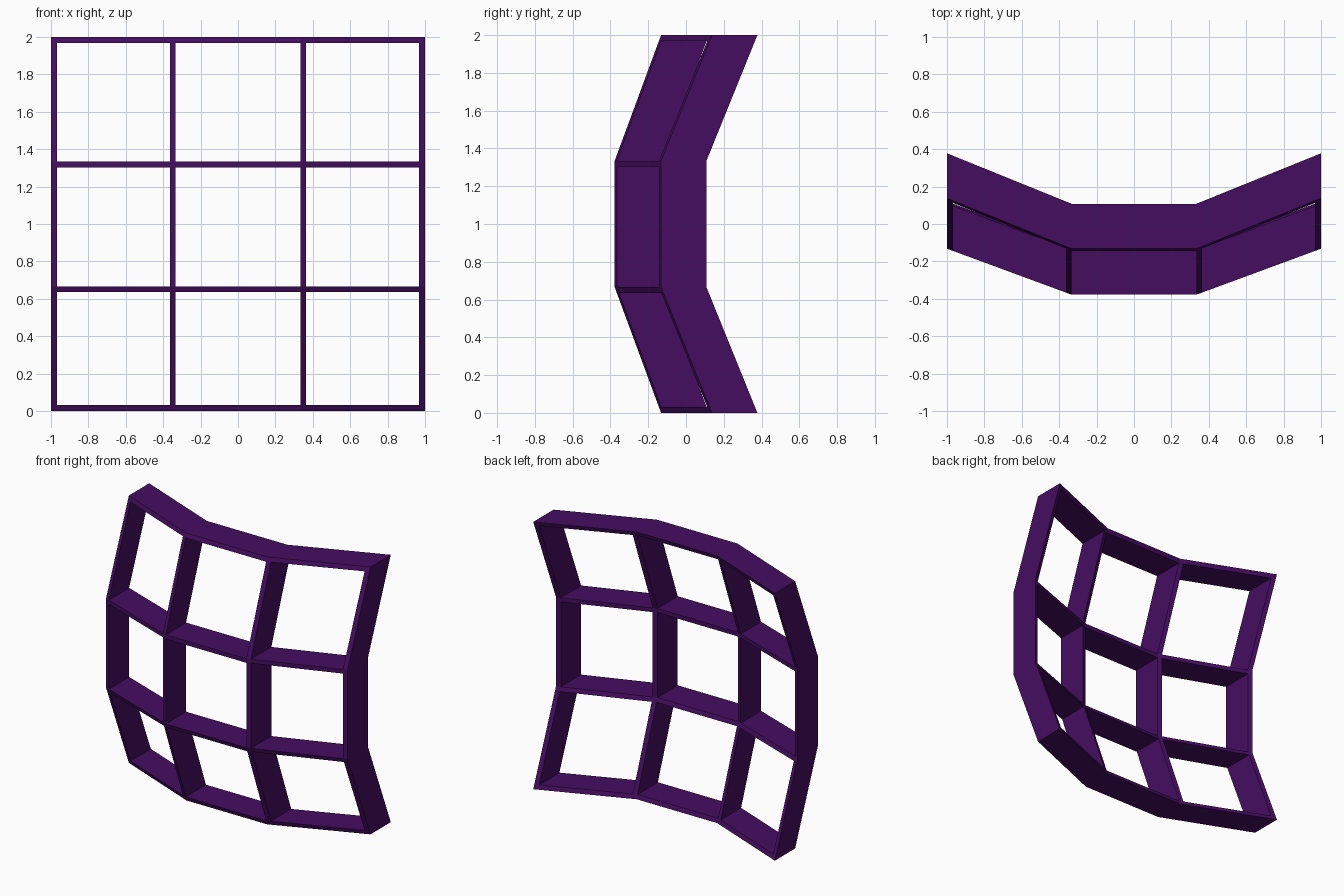
import bpy, bmesh
from mathutils import Vector

if "Cube" in bpy.data.objects:
    bpy.data.objects.remove(bpy.data.objects["Cube"])

THIRD, DEPTH, BAR = 1 / 3, 0.24, 0.031


def slope(d):
    """0 in the middle third, rising to 1 at the outer rim."""
    return max(0.0, (abs(d) - THIRD) / (1 - THIRD))


def front_y(x, z):
    u, v = slope(x), slope(z - 1)
    return -0.378 + 0.246 * (u + v) + 0.024 * u * v


# Bar edges: even-numbered intervals are solid bars, odd ones are openings
xs = [-1, -1 + BAR, -THIRD - BAR, -THIRD, THIRD, THIRD + BAR, 1 - BAR, 1]
zs = [0, BAR, 2 * THIRD - BAR, 2 * THIRD, 4 * THIRD - BAR, 4 * THIRD, 2 - BAR, 2]

# Front face of the lattice
bm = bmesh.new()
grid = [[bm.verts.new((x, front_y(x, z), z)) for z in zs] for x in xs]
for i in range(7):
    for j in range(7):
        if i % 2 == 0 or j % 2 == 0:
            bm.faces.new((grid[i][j], grid[i + 1][j],
                          grid[i + 1][j + 1], grid[i][j + 1]))

# Push the lattice straight back to give the bars their depth
ext = bmesh.ops.extrude_face_region(bm, geom=bm.faces[:], use_keep_orig=True)
back = [e for e in ext["geom"] if isinstance(e, bmesh.types.BMVert)]
bmesh.ops.translate(bm, verts=back, vec=Vector((0, DEPTH, 0)))
bmesh.ops.recalc_face_normals(bm, faces=bm.faces[:])

mesh = bpy.data.meshes.new("curved_lattice")
bm.to_mesh(mesh)
bm.free()
obj = bpy.data.objects.new("curved_lattice", mesh)
bpy.context.collection.objects.link(obj)

# Dark purple finish
mat = bpy.data.materials.new("dark_purple")
mat.diffuse_color = (0.06, 0.004, 0.12, 1)
mat.use_nodes = True
mat.node_tree.nodes["Principled BSDF"].inputs["Base Color"].default_value = mat.diffuse_color
mesh.materials.append(mat)
